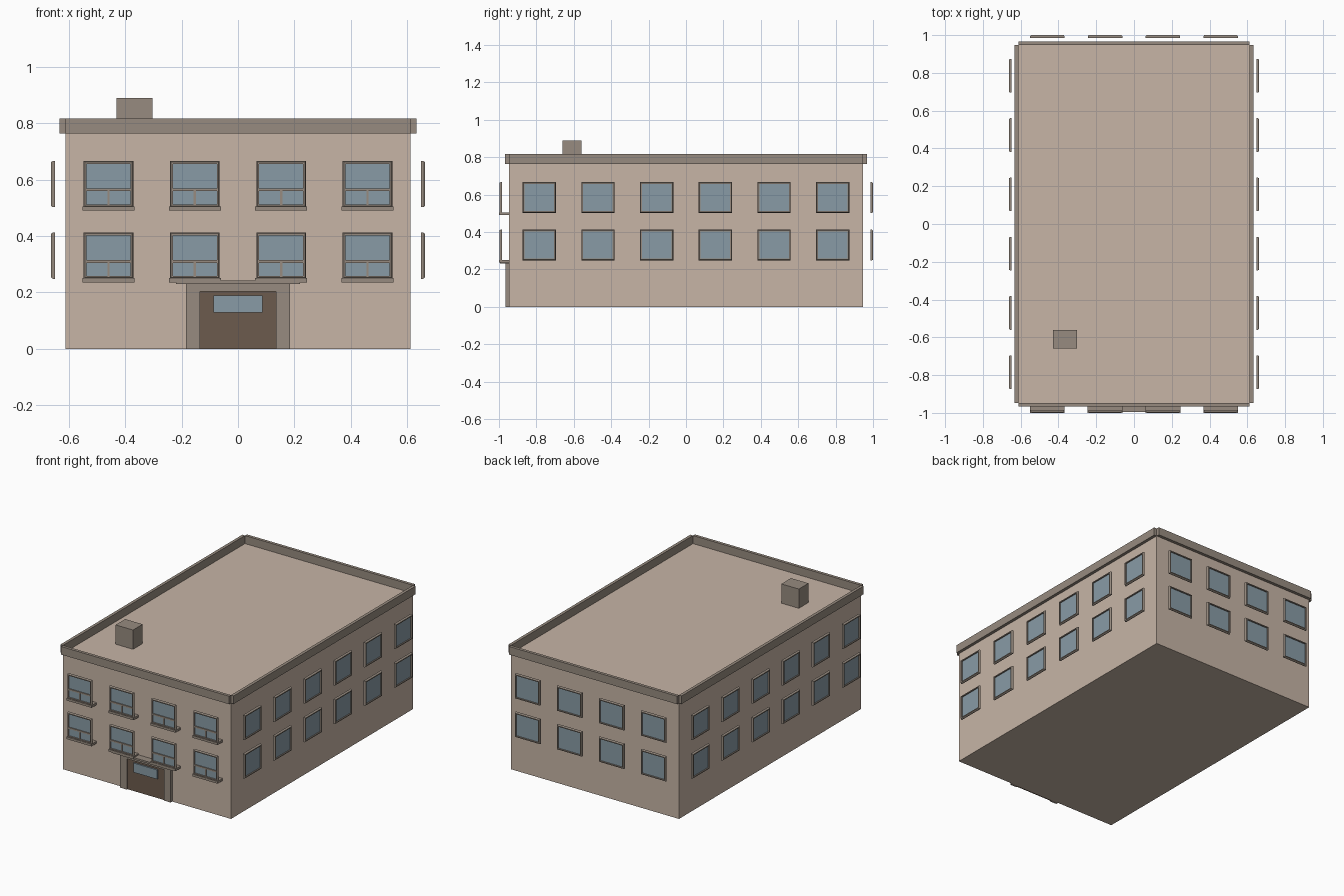
import bpy
from math import pi
from mathutils import Matrix, Vector

if "Cube" in bpy.data.objects:
    bpy.data.objects.remove(bpy.data.objects["Cube"])


def material(name, rgb):
    m = bpy.data.materials.new(name)
    m.diffuse_color = (*rgb, 1)
    m.use_nodes = True
    m.node_tree.nodes["Principled BSDF"].inputs["Base Color"].default_value = m.diffuse_color
    return m


WALL = material("plaster", (0.57, 0.46, 0.38))
TRIM = material("stone_trim", (0.31, 0.26, 0.215))
GLASS = material("glass", (0.25, 0.33, 0.38))
WOOD = material("wood", (0.15, 0.105, 0.075))


def mesh_object(name, verts, faces, mat, matrix=Matrix()):
    me = bpy.data.meshes.new(name)
    me.from_pydata([matrix @ Vector(v) for v in verts], [], faces)
    me.materials.append(mat)
    ob = bpy.data.objects.new(name, me)
    bpy.context.collection.objects.link(ob)
    return ob


def box(name, x, y, z, mat, matrix=Matrix()):
    verts = [(a, b, c) for a in x for b in y for c in z]
    faces = [(0, 1, 3, 2), (4, 6, 7, 5), (0, 4, 5, 1),
             (2, 3, 7, 6), (0, 2, 6, 4), (1, 5, 7, 3)]
    return mesh_object(name, verts, faces, mat, matrix)


def frame(name, w, h, mat, matrix):
    # mitred ring swept from a small chamfered section (inset, depth)
    section = [(0, 0.014), (0, 0.006), (0.004, 0), (0.01, 0), (0.01, 0.014)]
    n = len(section)
    verts = [(sx * (w / 2 - i), d, sz * (h / 2 - i))
             for sx, sz in [(-1, -1), (1, -1), (1, 1), (-1, 1)]
             for i, d in section]
    faces = [(c * n + k, ((c + 1) % 4) * n + k,
              ((c + 1) % 4) * n + (k + 1) % n, c * n + (k + 1) % n)
             for c in range(4) for k in range(n)]
    return mesh_object(name, verts, [f[::-1] for f in faces], mat, matrix)


def window(side, x, z, w, h, dist, angle, divided=False):
    # local frame: outward is -y, origin at the window centre
    m = Matrix.Rotation(angle, 4, 'Z') @ Matrix.Translation((x, -dist, z))
    frame(side + "_window_frame", w, h, TRIM, m)
    box(side + "_window_glass", (-w / 2 + 0.008, w / 2 - 0.008), (0.008, 0.013),
        (-h / 2 + 0.008, h / 2 - 0.008), GLASS, m)
    if divided:
        bar = -h / 2 + 0.062
        box(side + "_window_transom", (-w / 2 + 0.008, w / 2 - 0.008),
            (0.002, 0.012), (bar - 0.005, bar + 0.005), TRIM, m)
        box(side + "_window_mullion", (-0.004, 0.004), (0.003, 0.012),
            (-h / 2 + 0.008, bar - 0.005), TRIM, m)
        box(side + "_window_sill", (-0.092, 0.092), (-0.002, 0.053),
            (-h / 2 - 0.012, -h / 2 + 0.003), TRIM, m)


BX, BY, ROOF, TOP = 0.612, 0.947, 0.763, 0.816

# main block and roof edge
box("building_body", (-BX, BX), (-BY, BY), (0, ROOF), WALL)
for s, side in ((-1, "front"), (1, "back")):
    box(side + "_parapet", (-BX, BX), sorted((s * BY, s * 0.967)), (ROOF, TOP), TRIM)
for s, side in ((-1, "left"), (1, "right")):
    box(side + "_parapet", sorted((s * BX, s * 0.632)), (-BY, BY), (ROOF, TOP), TRIM)
box("chimney", (-0.43, -0.303), (-0.66, -0.56), (ROOF - 0.01, 0.89), TRIM)

# two storeys of windows on all four sides
for z in (0.33, 0.584):
    for i in range(4):
        x = (i - 1.5) * 0.306
        window("front", x, z, 0.176, 0.164, 0.998, 0, True)
        window("back", x, z, 0.182, 0.164, 1.0, pi)
    for i in range(6):
        y = (i - 2.5) * 0.314
        window("right", y, z, 0.178, 0.164, 0.662, pi / 2)
        window("left", y, z, 0.178, 0.164, 0.662, -pi / 2)

# entrance
for s, side in ((-1, "left"), (1, "right")):
    box(side + "_door_jamb", sorted((s * 0.135, s * 0.184)), (-0.964, -BY + 0.005),
        (0, 0.23), TRIM)
box("door_lintel", (-0.135, 0.135), (-0.964, -BY + 0.005), (0.203, 0.23), TRIM)
box("door_panel", (-0.135, 0.135), (-0.957, -BY + 0.005), (0, 0.203), WOOD)
box("door_glass", (-0.087, 0.087), (-0.966, -0.95), (0.128, 0.189), GLASS)
box("door_canopy", (-0.22, 0.22), (-0.995, -BY + 0.005), (0.23, 0.242), TRIM)
